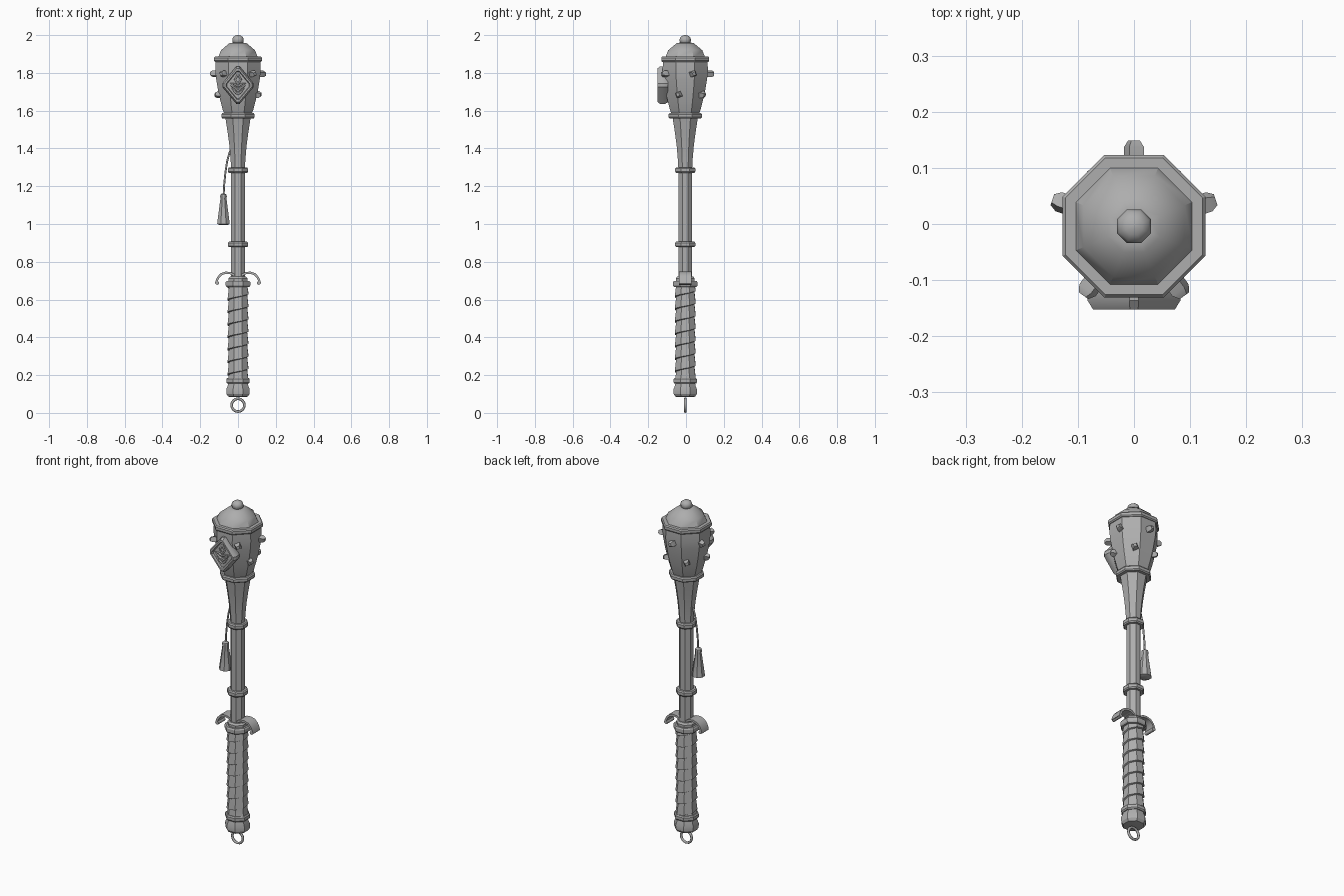
import bpy, bmesh, math
from mathutils import Vector, Matrix

if "Cube" in bpy.data.objects:
    bpy.data.objects.remove(bpy.data.objects["Cube"])

CY = -0.004  # y of the main axis
metal = bpy.data.materials.new("grey_metal")
metal.diffuse_color = (0.42, 0.42, 0.42, 1)
metal.use_nodes = True
metal.node_tree.nodes["Principled BSDF"].inputs["Base Color"].default_value = metal.diffuse_color


def finish(name, verts, faces, angle=30):
    me = bpy.data.meshes.new(name)
    me.from_pydata(verts, [], faces)
    bm = bmesh.new()
    bm.from_mesh(me)
    bmesh.ops.remove_doubles(bm, verts=bm.verts, dist=1e-5)
    bmesh.ops.recalc_face_normals(bm, faces=bm.faces)
    bm.to_mesh(me)
    bm.free()
    me.materials.append(metal)
    ob = bpy.data.objects.new(name, me)
    bpy.context.collection.objects.link(ob)
    bpy.ops.object.select_all(action='DESELECT')
    ob.select_set(True)
    bpy.context.view_layer.objects.active = ob
    bpy.ops.object.shade_smooth_by_angle(angle=math.radians(angle))
    return ob


def lathe(name, profile, sides=8, matrix=None, angle=30):
    """Capped prism-like body from (apothem, height) pairs."""
    m = matrix or Matrix.Translation((0, CY, 0))
    k = 1 / math.cos(math.pi / sides)
    verts, faces = [], []
    for r, z in profile:
        for i in range(sides):
            a = 2 * math.pi * (i + 0.5) / sides
            verts.append(m @ Vector((r * k * math.cos(a), r * k * math.sin(a), z)))
    for j in range(len(profile) - 1):
        for i in range(sides):
            n = (i + 1) % sides
            faces.append((j * sides + i, j * sides + n, (j + 1) * sides + n, (j + 1) * sides + i))
    faces.append(tuple(range(sides)))
    faces.append(tuple(range(len(verts) - sides, len(verts))))
    return finish(name, verts, faces, angle)


def tube(name, points, radius, sides=8, closed=False):
    """Round bar along a path."""
    cu = bpy.data.curves.new(name, 'CURVE')
    cu.dimensions = '3D'
    cu.bevel_depth = radius
    cu.bevel_resolution = sides // 4
    cu.use_fill_caps = True
    sp = cu.splines.new('POLY')
    sp.points.add(len(points) - 1)
    for p, q in zip(sp.points, points):
        p.co = (*q, 1)
    sp.use_cyclic_u = closed
    cu.materials.append(metal)
    ob = bpy.data.objects.new(name, cu)
    bpy.context.collection.objects.link(ob)
    return ob


def collar(name, z, r, h, inner):
    lathe(name, [(inner, z - h), (r - 0.005, z - h), (r, z - h * 0.55),
                 (r, z + h * 0.55), (r - 0.005, z + h), (inner, z + h)])


# Head, its rim, cap and top knob
lathe("head", [(0.07, 1.575), (0.081, 1.605), (0.094, 1.655), (0.106, 1.71),
               (0.116, 1.77), (0.12, 1.81), (0.118, 1.865)])
collar("head_rim", 1.872, 0.127, 0.014, 0.1)
lathe("head_cap", [(0.106, 1.88), (0.09, 1.92), (0.046, 1.957), (0.03, 1.96)], angle=35)
lathe("top_knob", [(0.02, 1.95), (0.029, 1.965), (0.03, 1.977), (0.026, 1.989),
                   (0.015, 1.997), (0.004, 2.0)], angle=50)

# Flared neck, shaft and collars
collar("head_collar", 1.573, 0.088, 0.014, 0.06)
lathe("neck", [(0.036, 1.28), (0.039, 1.34), (0.045, 1.41), (0.054, 1.48), (0.068, 1.57)])
lathe("shaft", [(0.036, 0.68), (0.036, 1.29)])
for i, z in enumerate((1.285, 0.892)):
    collar(f"shaft_collar_{i}", z, 0.053, 0.015, 0.03)

# Studs in two staggered rows of five
for row, (z, tip, start) in enumerate(((1.795, 0.153, 18), (1.685, 0.128, 54))):
    for i in range(5):
        a = math.radians(start + 72 * i)
        d = Vector((math.cos(a), math.sin(a), 0))
        m = (Matrix.Translation(Vector((0, CY, z)) + d * (tip - 0.05))
             @ d.to_track_quat('Z', 'Y').to_matrix().to_4x4()
             @ Matrix.Rotation(math.radians(20), 4, 'Z'))
        lathe(f"stud_{row}_{i}", [(0.014, 0), (0.014, 0.038), (0.008, 0.05)], 4, m)

# Diamond emblem: stepped frame around a sunken panel
EZ = 1.735
steps = [(0.9, -0.095), (1.0, -0.112), (1.0, -0.136), (0.88, -0.152),
         (0.76, -0.152), (0.7, -0.142), (0.01, -0.142)]
verts, faces = [], []
for s, y in steps:
    w, h, c = 0.083 * s, 0.1 * s, 0.1
    for sx, sz in ((1, 1), (-1, 1), (-1, -1), (1, -1)):
        pair = [(sx * w, sz * h * c), (sx * w * c, sz * h)]
        for x, z in (pair if sx * sz > 0 else pair[::-1]):
            verts.append((x, y, EZ + z))
for j in range(len(steps) - 1):
    for i in range(8):
        n = (i + 1) % 8
        faces.append((j * 8 + i, j * 8 + n, j * 8 + 8 + n, j * 8 + 8 + i))
faces += [tuple(range(8)), tuple(range(len(verts) - 8, len(verts)))]
finish("emblem_frame", verts, faces)

# Raised leaf ornament inside the frame
for s in (-1, 1):
    for i, (z, w) in enumerate(((0.0, 0.046), (-0.026, 0.03))):
        pts = [(0, -0.143, EZ + z - 0.022), (s * w * 0.55, -0.145, EZ + z - 0.010),
               (s * w, -0.143, EZ + z + 0.008), (s * w * 0.45, -0.145, EZ + z + 0.006),
               (0, -0.143, EZ + z - 0.006)]
        tube(f"emblem_leaf_{i}_{s}", pts, 0.005)
    tube(f"emblem_bud_{s}", [(0, -0.143, EZ + 0.058), (s * 0.016, -0.145, EZ + 0.03),
                             (0, -0.143, EZ + 0.004)], 0.005)

# Curved guard strap, bent down at both ends
half = [(0, 0.718), (0.018, 0.728), (0.04, 0.74), (0.065, 0.742), (0.088, 0.735),
        (0.104, 0.718), (0.113, 0.698), (0.116, 0.684)]
path = [(-x, z) for x, z in half[:0:-1]] + half
verts, faces = [], []
for i, (x, z) in enumerate(path):
    a, b = path[max(i - 1, 0)], path[min(i + 1, len(path) - 1)]
    t = Vector((b[0] - a[0], b[1] - a[1])).normalized() * 0.006
    for y, s in ((-0.032, 1), (0.032, 1), (0.032, -1), (-0.032, -1)):
        verts.append((x - t.y * s, CY + y, z + t.x * s))
for i in range(len(path) - 1):
    for k in range(4):
        n = (k + 1) % 4
        faces.append((i * 4 + k, i * 4 + n, i * 4 + 4 + n, i * 4 + 4 + k))
faces += [(0, 1, 2, 3), tuple(range(len(verts) - 4, len(verts)))]
finish("guard", verts, faces, 40)
for s in (-1, 1):
    tube(f"guard_curl_{s}", [(s * 0.11, CY - 0.032, 0.688), (s * 0.11, CY + 0.032, 0.688)], 0.01)

# Grip core with a helical wrap of overlapping strap
lathe("guard_seat", [(0.05, 0.69), (0.05, 0.712), (0.042, 0.722)])
collar("grip_top_collar", 0.683, 0.065, 0.016, 0.04)
lathe("grip_core", [(0.047, 0.15), (0.047, 0.68)])
Z0, Z1, PITCH = 0.17, 0.675, 0.066
k = 1 / math.cos(math.pi / 8)
verts, faces = [], []
count = int(8 * ((Z1 - Z0) / PITCH + 1)) + 1
for i in range(count):
    a = math.radians(22.5 + 45 * i)
    z = Z0 - PITCH + PITCH * i / 8
    for r, dz in ((0.046, 0), (0.055, 0.004), (0.054, 0.014), (0.048, PITCH)):
        verts.append((r * k * math.cos(a), CY + r * k * math.sin(a), min(max(z + dz, Z0), Z1)))
for i in range(count - 1):
    for j in range(3):
        faces.append((i * 4 + j, i * 4 + 4 + j, i * 4 + 5 + j, i * 4 + 1 + j))
finish("grip_wrap", verts, faces)

# Pommel and hanging ring
collar("grip_bottom_collar", 0.17, 0.062, 0.015, 0.04)
lathe("pommel", [(0.03, 0.083), (0.052, 0.086), (0.061, 0.1), (0.062, 0.125),
                 (0.054, 0.145), (0.052, 0.16)])
ring = [(0.034 * math.cos(i * math.pi / 8), CY, 0.041 + 0.034 * math.sin(i * math.pi / 8))
        for i in range(16)]
tube("hanging_ring", ring, 0.007, closed=True)

# Cord and tassel at the left of the shaft
TX = -0.077
cord = [(-0.036, CY, 1.40), (-0.046, CY, 1.375), (-0.058, CY, 1.33), (-0.067, CY, 1.27),
        (-0.073, CY, 1.21), (TX, CY, 1.14)]
tube("tassel_cord", cord, 0.005)
lathe("tassel", [(0.022, 0.995), (0.033, 1.0), (0.031, 1.02), (0.016, 1.135),
                 (0.018, 1.145), (0.016, 1.155), (0.007, 1.162)], 8,
      Matrix.Translation((TX, CY, 0)))
